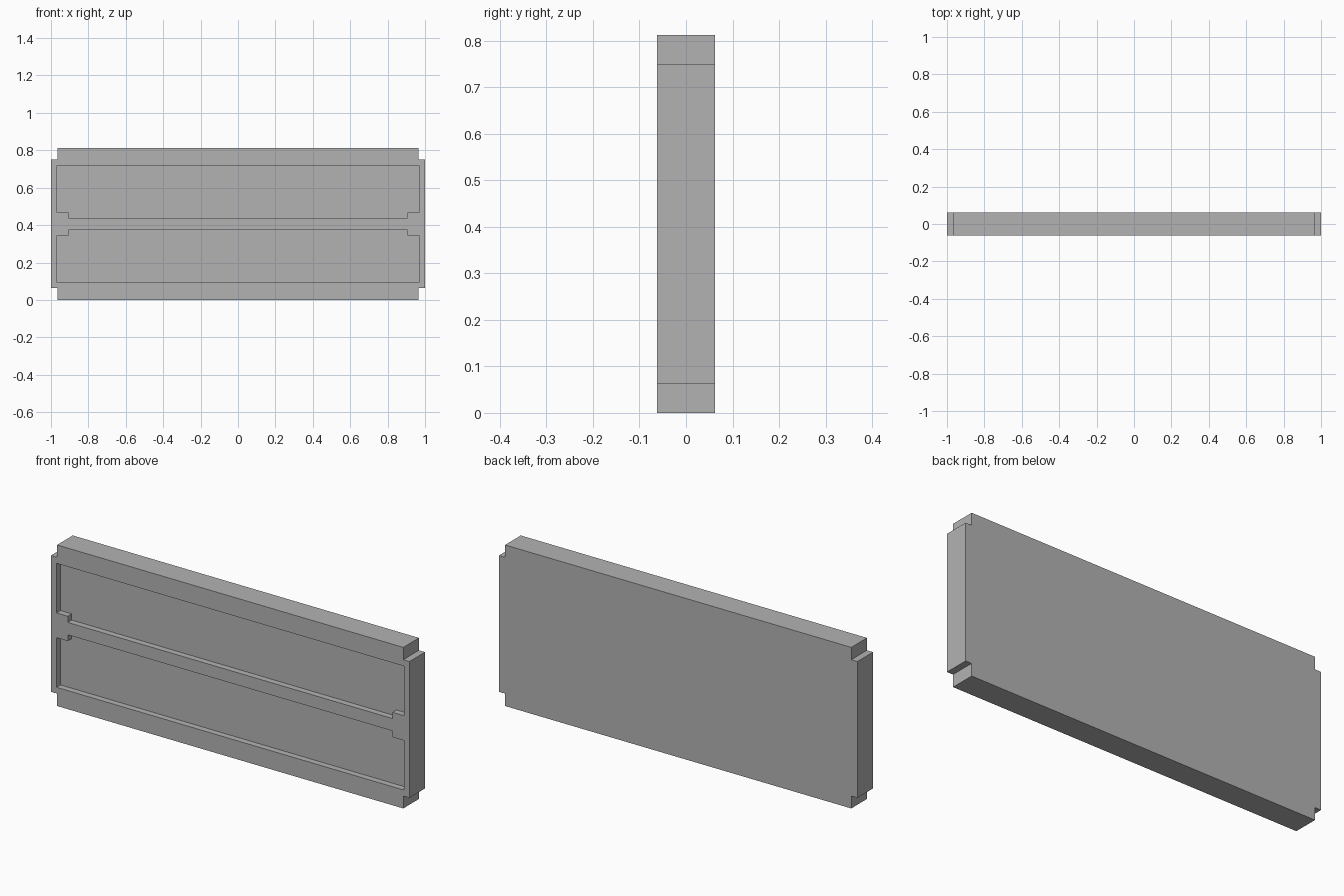
import bpy
import bmesh

U = 1 / 32          # design unit
TOP = 26 * U        # total height
DEPTH = 4 * U       # total thickness
RECESS = U          # depth of the front recesses

cube = bpy.data.objects.get("Cube")
if cube:
    bpy.data.objects.remove(cube, do_unlink=True)

grey = bpy.data.materials.new("plain grey")
grey.use_nodes = True
colour = (0.45, 0.45, 0.45, 1)
grey.diffuse_color = colour
grey.node_tree.nodes["Principled BSDF"].inputs["Base Color"].default_value = colour


def slab(name, half_outline, y0, y1):
    """Extrude a left-right symmetric (x, z) outline from y0 to y1."""
    outline = half_outline + [(-x, z) for x, z in reversed(half_outline)]
    bm = bmesh.new()
    face = bm.faces.new([bm.verts.new((x, y0, z)) for x, z in outline])
    moved = bmesh.ops.extrude_face_region(bm, geom=[face])["geom"]
    bmesh.ops.translate(bm, vec=(0, y1 - y0, 0),
                        verts=[v for v in moved if isinstance(v, bmesh.types.BMVert)])
    bmesh.ops.recalc_face_normals(bm, faces=bm.faces)
    mesh = bpy.data.meshes.new(name)
    bm.to_mesh(mesh)
    bm.free()
    mesh.materials.append(grey)
    obj = bpy.data.objects.new(name, mesh)
    bpy.context.collection.objects.link(obj)
    return obj


# Panel body with notched corners
inner = 0.966
panel = slab("panel", [(inner, 0), (inner, 2 * U), (1, 2 * U),
                       (1, TOP - 2 * U), (inner, TOP - 2 * U), (inner, TOP)],
             -DEPTH / 2, DEPTH / 2)

# Two mirrored recesses, each stepped at the corners beside the middle rail
lower = [(31 * U, 3 * U), (31 * U, 11 * U), (29 * U, 11 * U), (29 * U, 12 * U)]
upper = [(x, TOP - z) for x, z in lower]
for name, outline in (("lower_recess_cutter", lower), ("upper_recess_cutter", upper)):
    cutter = slab(name, outline, -DEPTH, -DEPTH / 2 + RECESS)
    cutter.hide_render = True
    cutter.hide_set(True)
    cut = panel.modifiers.new(name, "BOOLEAN")
    cut.operation = "DIFFERENCE"
    cut.solver = "EXACT"
    cut.object = cutter
